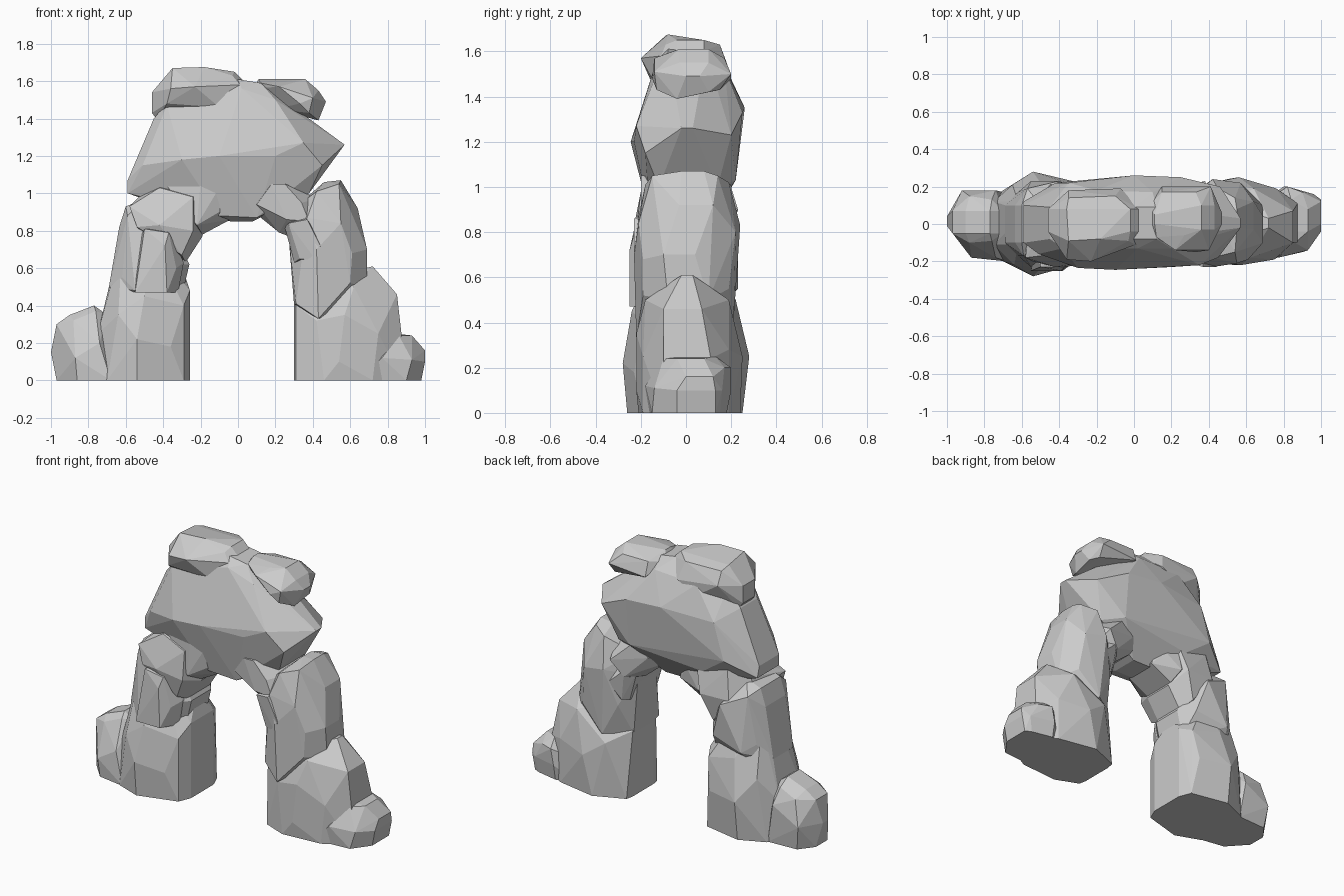
import bpy, bmesh


def rock(name, outline, edge, front, back):
    """Convex faceted stone: front-view outline (x, z) with a flat rim between
    two y values (or its own y values if given as x, z, y0, y1), plus
    protruding (x, y, z) points at the front and back."""
    pts = front + back
    for x, z, *own in outline:
        pts = pts + [(x, y, z) for y in set(own or edge)]
    bm = bmesh.new()
    for p in pts:
        bm.verts.new(p)
    bmesh.ops.convex_hull(bm, input=bm.verts[:])
    loose = [v for v in bm.verts if not v.link_faces]
    bmesh.ops.delete(bm, geom=loose, context='VERTS')
    bmesh.ops.dissolve_limit(bm, angle_limit=0.06, verts=bm.verts[:], edges=bm.edges[:])
    bmesh.ops.recalc_face_normals(bm, faces=bm.faces[:])
    me = bpy.data.meshes.new(name)
    bm.to_mesh(me)
    bm.free()
    ob = bpy.data.objects.new(name, me)
    bpy.context.collection.objects.link(ob)
    return ob


# Large block spanning the opening
rock("span_block",
     [(-.59, 1.0, -.1, .12), (-.59, 1.07, -.1, .1), (-.45, 1.4), (-.36, 1.51), (0, 1.61), (.12, 1.59),
      (.57, 1.26, -.02, .03), (.38, 1.0, -.12, .14), (.08, .85), (-.04, .85), (-.3, .9)],
     (-.08, .09),
     [(-.51, -.16, 1.15), (-.1, -.245, 1.2), (-.3, -.235, 1.18), (.35, -.22, 1.27),
      (-.38, -.13, 1.47), (.02, -.13, 1.56), (.2, -.13, 1.5), (-.1, -.16, .88),
      (.1, -.16, .87), (.45, -.18, 1.15), (.2, -.23, 1.2)],
     [(-.35, .22, 1.33), (0, .26, 1.35), (.25, .25, 1.33), (.46, .2, 1.23),
      (-.42, .22, 1.1), (.25, .22, 1.03), (-.25, .19, .98), (-.2, .18, 1.52), (.1, .17, 1.53)])

# Cap stones on top
rock("cap_stone_left",
     [(-.46, 1.43), (-.46, 1.54), (-.36, 1.65), (-.02, 1.65), (.03, 1.6), (-.1, 1.46), (-.43, 1.39)],
     (-.04, .08),
     [(-.35, -.09, 1.67), (-.18, -.08, 1.675), (-.36, -.19, 1.56), (-.23, -.2, 1.57),
      (-.1, -.14, 1.46), (-.38, -.16, 1.48), (-.03, -.09, 1.63), (.01, -.11, 1.58)],
     [(-.35, .14, 1.63), (-.1, .15, 1.63), (-.35, .18, 1.55), (-.07, .19, 1.52), (-.2, .18, 1.45)])
rock("cap_stone_right",
     [(.08, 1.56), (.11, 1.61, 0, .05), (.36, 1.61), (.43, 1.55), (.47, 1.49, 0, .06), (.44, 1.42), (.2, 1.45)],
     (-.03, .1),
     [(.12, -.07, 1.59), (.27, -.06, 1.6), (.22, -.14, 1.57), (.4, -.14, 1.51),
      (.33, -.15, 1.48), (.38, -.13, 1.43), (.43, -.04, 1.39)],
     [(.15, .17, 1.57), (.33, .17, 1.57), (.41, .2, 1.5), (.15, .2, 1.48), (.4, .15, 1.43)])

# Left leg stones
rock("left_shoulder",
     [(-.56, .9), (-.53, .98), (-.4, 1.04), (-.2, 1.0), (-.19, .77), (-.28, .63), (-.45, .72)],
     (-.1, .1),
     [(-.42, -.16, 1.03), (-.24, -.2, .98), (-.24, -.22, .8), (-.54, -.2, .82),
      (-.58, -.18, .93), (-.42, -.23, .83), (-.3, -.19, .67)],
     [(-.42, .18, 1.03), (-.2, .18, 1.03), (-.25, .22, .85), (-.45, .21, .85), (-.32, .18, .68)])
rock("left_inner_stone",
     [(-.42, 1.0), (-.2, 1.04), (-.1, 1.03), (-.04, .86), (-.19, .78), (-.26, .85)],
     (-.1, .12),
     [(-.38, -.16, 1.04), (-.2, -.2, 1.06), (-.1, -.19, 1.03), (-.1, -.17, .9), (-.22, -.2, .83)],
     [(-.2, .17, 1.02), (-.12, .16, .95), (-.22, .19, .85)])
rock("left_front_chip",
     [(-.53, .75), (-.48, .64), (-.55, .47), (-.32, .47), (-.29, .63), (-.36, .8), (-.5, .8)],
     (-.15, 0),
     [(-.5, -.23, .81), (-.37, -.23, .79), (-.39, -.25, .72), (-.55, -.25, .47),
      (-.38, -.25, .47), (-.33, -.21, .6)], [])
rock("left_pillar",
     [(-.6, .93), (-.635, .82), (-.69, .5), (-.6, .42), (-.3, .45), (-.26, .62), (-.36, .82), (-.5, .97)],
     (-.1, .1),
     [(-.59, -.17, .88), (-.5, -.2, .78), (-.33, -.19, .62), (-.55, -.23, .48), (-.62, -.17, .55)],
     [(-.57, .19, .9), (-.4, .23, .82), (-.33, .2, .6), (-.55, .23, .55), (-.62, .17, .6)])
rock("left_foot",
     [(-.76, 0), (-.75, .25), (-.69, .5, -.05, .1), (-.62, .72), (-.45, .72), (-.28, .55, -.05, .05),
      (-.257, .48), (-.257, 0)],
     (-.11, .12),
     [(-.54, -.28, .22), (-.36, -.23, .18), (-.29, -.19, .4), (-.5, -.24, .45), (-.64, -.22, .35),
      (-.54, -.26, 0), (-.29, -.19, 0), (-.7, -.2, 0)],
     [(-.54, .28, .25), (-.33, .23, .25), (-.3, .2, .45), (-.5, .22, .5), (-.65, .21, .4),
      (-.54, .25, 0), (-.29, .2, 0), (-.7, .18, 0)])
rock("left_boulder",
     [(-.97, 0), (-1, .15, -.01, .04), (-.97, .3), (-.9, .35), (-.77, .4), (-.7, .35), (-.64, .1), (-.66, 0)],
     (-.05, .07),
     [(-.87, -.18, .12), (-.74, -.18, .2), (-.88, -.1, .32), (-.76, -.09, .37),
      (-.86, -.17, 0), (-.68, -.2, 0)],
     [(-.92, .18, .15), (-.74, .18, .25), (-.88, .15, .31), (-.76, .13, .35),
      (-.9, .16, 0), (-.7, .17, 0)])

# Right leg stones
rock("right_shoulder",
     [(.06, .92), (.17, 1.02), (.3, 1.04), (.42, .97), (.42, .8), (.3, .76), (.22, .79)],
     (-.1, .1),
     [(.1, -.18, .94), (.18, -.2, 1.05), (.25, -.2, 1.05), (.34, -.2, .95),
      (.26, -.2, .86), (.38, -.2, .85)],
     [(.15, .17, .95), (.24, .19, 1.03), (.38, .23, .9), (.3, .2, .8)])
rock("right_inner_chip",
     [(.25, .82), (.36, .88), (.46, .73), (.44, .62), (.3, .63)],
     (-.14, .14),
     [(.27, -.2, .84), (.37, -.23, .86), (.44, -.23, .72), (.42, -.22, .64), (.33, -.19, .65)],
     [(.3, .2, .84), (.4, .22, .75), (.33, .18, .64)])
rock("right_pillar",
     [(.27, .78), (.3, .92), (.46, 1.06, 0, .08), (.55, 1.07, -.02, .08), (.64, .92, -.03, .12),
      (.69, .7, -.1, .04), (.69, .5), (.5, .35), (.3, .4), (.3, .63)],
     (-.08, .1),
     [(.42, -.18, 1.01), (.54, -.15, 1.05), (.37, -.21, .87), (.55, -.21, .84),
      (.42, -.23, .7), (.61, -.19, .68), (.43, -.22, .33), (.31, -.17, .41), (.6, -.19, .52)],
     [(.45, .19, 1.02), (.54, .14, 1.05), (.42, .24, .83), (.57, .22, .8), (.35, .19, .6),
      (.6, .19, .55), (.45, .21, .4)])
rock("right_foot",
     [(.3, 0), (.3, .42), (.5, .55), (.72, .61, -.02, .03), (.85, .46, -.1, .07), (.875, .24), (.88, 0)],
     (-.1, .11),
     [(.42, -.2, .32), (.62, -.18, .5), (.57, -.22, .35), (.54, -.22, .1), (.75, -.19, .25),
      (.31, -.14, .4), (.31, -.15, 0), (.46, -.21, 0), (.72, -.19, 0)],
     [(.42, .22, .35), (.64, .19, .5), (.56, .25, .25), (.76, .19, .28),
      (.31, .16, 0), (.5, .24, 0), (.76, .19, 0)])
rock("right_boulder",
     [(.7, 0), (.72, .15), (.84, .25), (.93, .24, -.04, .08), (1, .16, 0, .12), (1, .1), (.98, 0)],
     (-.04, .13),
     [(.77, -.1, .19), (.86, -.1, .24), (.93, -.14, .11), (.77, -.18, .12),
      (.67, -.17, .02), (.67, -.17, 0), (.9, -.15, 0)],
     [(.82, .2, .2), (.9, .17, .2), (.96, .16, .1), (.8, .2, .1), (.8, .18, 0), (.94, .15, 0)])
